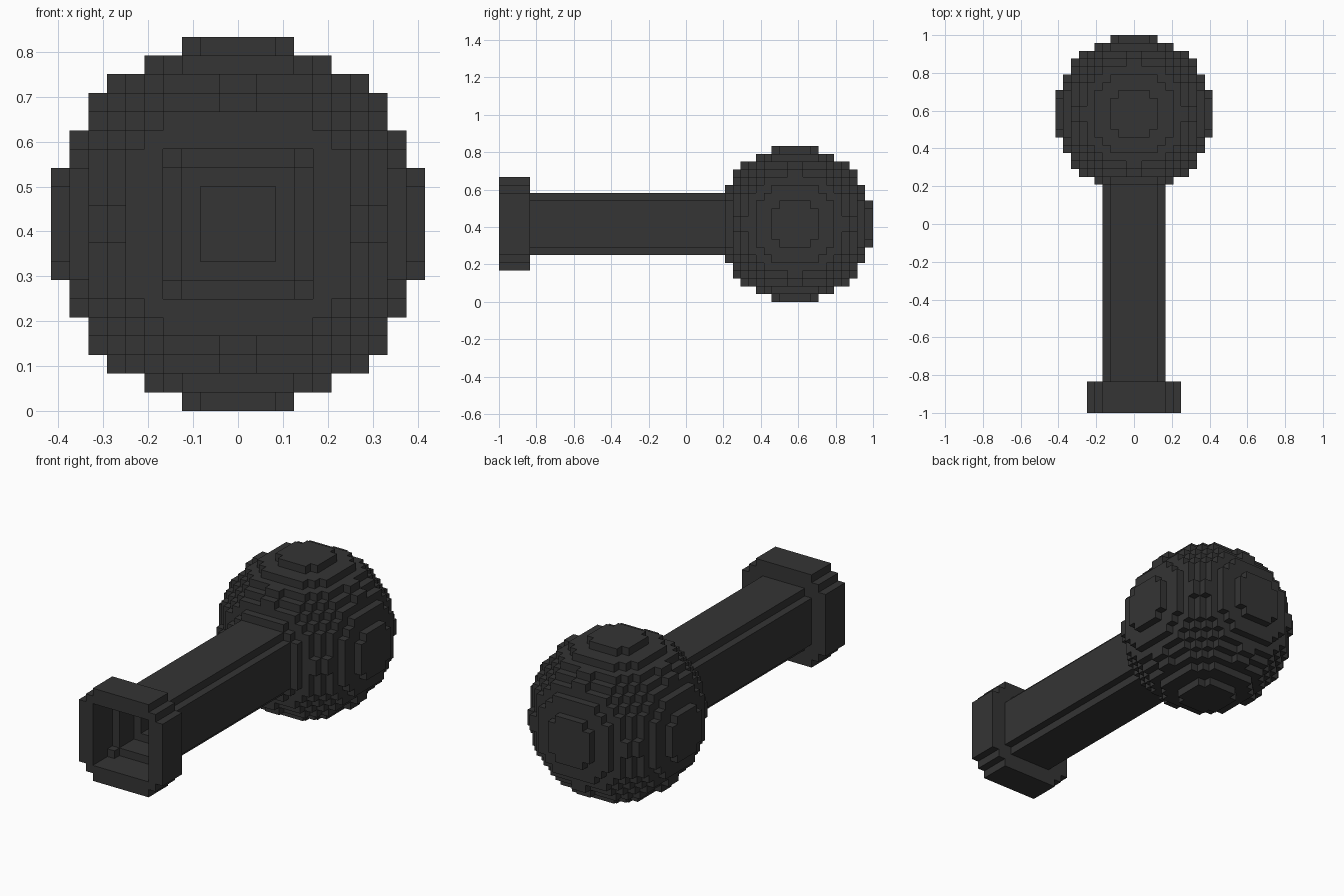
import bpy
import bmesh
from mathutils import Vector

if "Cube" in bpy.data.objects:
    bpy.data.objects.remove(bpy.data.objects["Cube"], do_unlink=True)

UNIT = 1 / 24      # edge length of one block
MID_Z = 10         # height of the long axis, in blocks
BALL_Y = 14        # centre of the ball along the axis, in blocks

charcoal = bpy.data.materials.new("charcoal")
charcoal.use_nodes = True
colour = (0.035, 0.035, 0.035, 1)
charcoal.diffuse_color = colour
charcoal.node_tree.nodes["Principled BSDF"].inputs["Base Color"].default_value = colour

AXES = [Vector((1, 0, 0)), Vector((0, 1, 0)), Vector((0, 0, 1))]


def block_part(name, half, y0, y1, inside):
    """Build the outer skin of all unit blocks whose centre passes the rule."""
    span = range(-half, half)
    cells = {(x, y, z) for x in span for y in range(y0, y1) for z in span
             if inside(x + 0.5, y + 0.5, z + 0.5)}
    bm = bmesh.new()
    verts = {}

    def corner(p):
        key = tuple(round(c) for c in p)
        if key not in verts:
            verts[key] = bm.verts.new((key[0] * UNIT, key[1] * UNIT,
                                       (key[2] + MID_Z) * UNIT))
        return verts[key]

    for cell in cells:
        base = Vector(cell)
        for i in range(3):
            n, u, v = AXES[i], AXES[(i + 1) % 3], AXES[(i + 2) % 3]
            for sign in (1, -1):
                if tuple(round(c) for c in base + n * sign) in cells:
                    continue
                p = base + n if sign > 0 else base
                ring = [p, p + u, p + u + v, p + v]
                bm.faces.new([corner(q) for q in ring[::sign]])
    mesh = bpy.data.meshes.new(name)
    bm.to_mesh(mesh)
    bm.free()
    mesh.materials.append(charcoal)
    obj = bpy.data.objects.new(name, mesh)
    bpy.context.collection.objects.link(obj)
    return obj


def in_ball(x, y, z):
    return x * x + (y - BALL_Y) ** 2 + z * z <= 100


def in_bar(x, z):
    # square section with its corner blocks removed
    x, z = abs(x), abs(z)
    return max(x, z) < 4 and min(x, z) < 3


def in_shaft(x, y, z):
    # bore narrows after a short recess
    bore = 3 if y < -17 else 2
    return in_bar(x, z) and max(abs(x), abs(z)) > bore


def in_collar(x, y, z):
    # stepped round rim with a square mouth and small corner blocks at its back
    mouth = in_bar(x, z) if y > -21 else max(abs(x), abs(z)) < 4
    return x * x + z * z < 45 and not mouth


block_part("ball_end", 10, 4, 24, in_ball)
block_part("shaft", 4, -20, 5, in_shaft)
block_part("collar", 6, -24, -20, in_collar)
